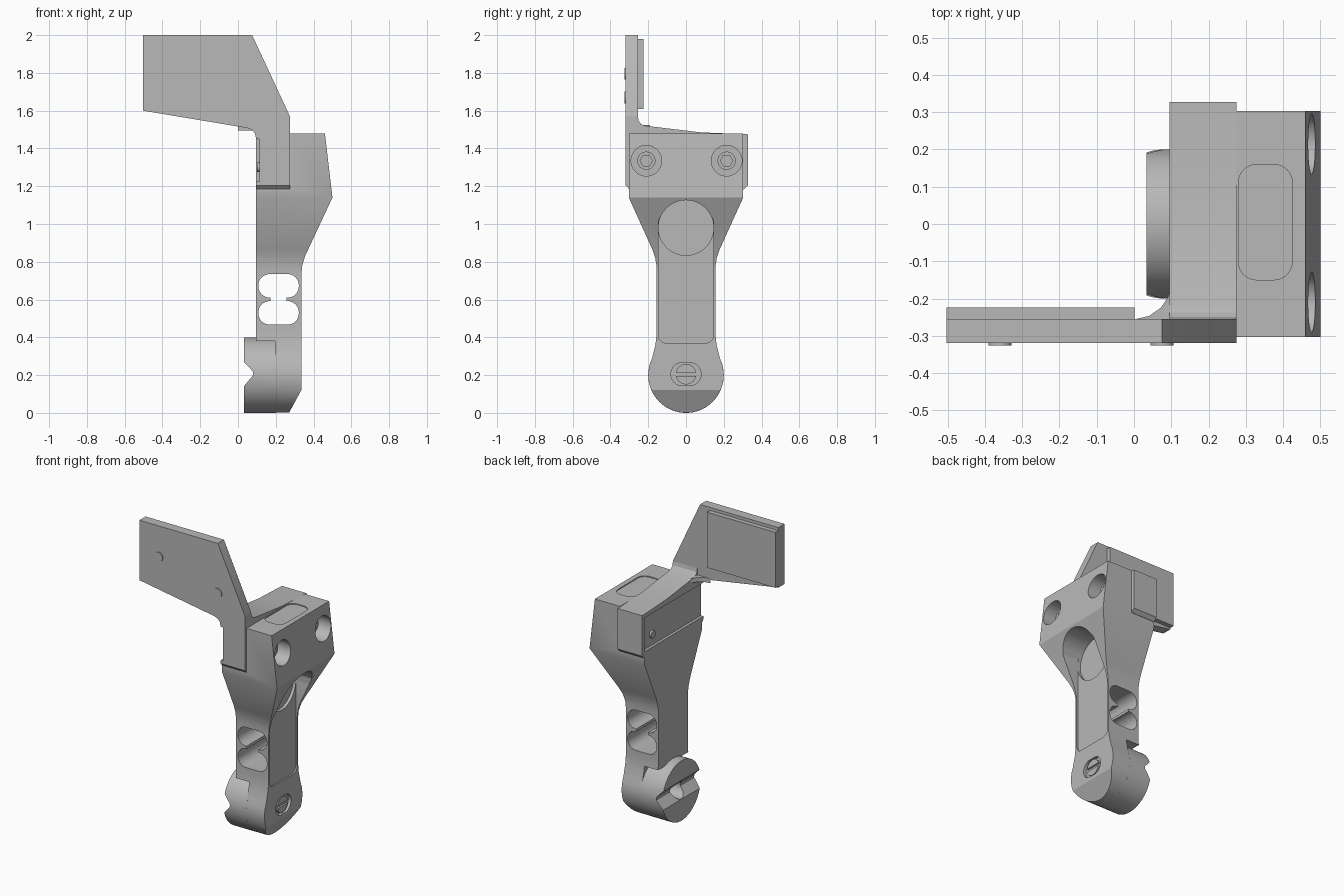
import bpy, bmesh, math
from mathutils import Vector

cube = bpy.data.objects.get("Cube")
if cube:
    bpy.data.objects.remove(cube, do_unlink=True)

grey = bpy.data.materials.new("satin grey")
grey.use_nodes = True
grey.diffuse_color = (0.48, 0.48, 0.48, 1)
grey.node_tree.nodes["Principled BSDF"].inputs["Base Color"].default_value = (0.48, 0.48, 0.48, 1)


def prism(name, pts, axis, lo, hi):
    """Extrude a closed 2D profile along one axis."""
    place = {"x": lambda u, v, d: (d, u, v),
             "y": lambda u, v, d: (u, d, v),
             "z": lambda u, v, d: (u, v, d)}[axis]
    bm = bmesh.new()
    rings = [[bm.verts.new(place(u, v, d)) for u, v in pts] for d in (lo, hi)]
    for ring in rings:
        bm.faces.new(ring)
    n = len(pts)
    for i in range(n):
        j = (i + 1) % n
        bm.faces.new((rings[0][i], rings[0][j], rings[1][j], rings[1][i]))
    bmesh.ops.recalc_face_normals(bm, faces=bm.faces)
    mesh = bpy.data.meshes.new(name)
    bm.to_mesh(mesh)
    bm.free()
    mesh.materials.append(grey)
    obj = bpy.data.objects.new(name, mesh)
    bpy.context.scene.collection.objects.link(obj)
    return obj


def circle(u, v, r, n=48):
    return [(u + r * math.cos(2 * math.pi * i / n), v + r * math.sin(2 * math.pi * i / n)) for i in range(n)]


def rounded(u0, u1, v0, v1, r, n=8):
    pts = []
    corners = ((u1 - r, v1 - r), (u0 + r, v1 - r), (u0 + r, v0 + r), (u1 - r, v0 + r))
    for k, (cu, cv) in enumerate(corners):
        for i in range(n + 1):
            a = math.pi / 2 * (k + i / n)
            pts.append((cu + r * math.cos(a), cv + r * math.sin(a)))
    return pts


def box(u0, u1, v0, v1):
    return [(u0, v0), (u1, v0), (u1, v1), (u0, v1)]


def combine(obj, op, *others):
    """Apply a boolean with each helper, then remove the helper."""
    for other in others:
        other.hide_render = True
        mod = obj.modifiers.new("cut", "BOOLEAN")
        mod.operation = op
        mod.solver = "EXACT"
        mod.object = other
        bpy.context.view_layer.objects.active = obj
        bpy.ops.object.modifier_apply(modifier=mod.name)
        bpy.data.objects.remove(other, do_unlink=True)


# Main body: front profile crossed with a mirrored side profile
body = prism("body", [(0.195, 0), (0.27, 0), (0.335, 0.12), (0.335, 0.73), (0.34, 0.78),
                      (0.355, 0.83), (0.5, 1.14), (0.46, 1.48), (0.275, 1.48), (0.275, 1.19),
                      (0.095, 1.19), (0.095, 0.38), (0.195, 0.38)], "y", -0.5, 0.5)
half = [(0.2 * math.sin(a), 0.2 - 0.2 * math.cos(a)) for a in [math.radians(5 + 10 * i) for i in range(12)]]
half += [(0.172, 0.32), (0.162, 0.36), (0.155, 0.42), (0.155, 0.77), (0.163, 0.82),
         (0.178, 0.865), (0.303, 1.14), (0.303, 1.5)]
outline = half + [(-y, z) for y, z in reversed(half)]
combine(body, "INTERSECT", prism("side_outline", outline, "x", -0.1, 0.7))

# Side windows, joined by a narrow neck
combine(body, "DIFFERENCE",
        prism("lower_window", rounded(0.108, 0.322, 0.467, 0.592, 0.06), "y", -0.6, 0.6),
        prism("upper_window", rounded(0.108, 0.322, 0.61, 0.735, 0.06), "y", -0.6, 0.6),
        prism("window_neck", box(0.172, 0.258, 0.57, 0.63), "y", -0.6, 0.6))

# Recessed panel and round pocket on the outer face, shallow inset on top
combine(body, "DIFFERENCE",
        prism("panel", rounded(-0.145, 0.145, 0.37, 1.05, 0.04), "x", 0.325, 0.7),
        prism("pocket", circle(0, 0.98, 0.146, 64), "x", 0.305, 0.7),
        prism("top_inset", rounded(0.28, 0.425, -0.15, 0.16, 0.05), "z", 1.474, 1.6))

# Counterbored bolt holes and their bolts
for side, y in (("front", -0.21), ("rear", 0.215)):
    combine(body, "DIFFERENCE", prism("bore", circle(y, 1.335, 0.081), "x", 0.37, 0.7))
    bolt = prism(side + "_bolt", circle(y, 1.335, 0.048), "x", 0.36, 0.41)
    combine(bolt, "DIFFERENCE", prism("socket", circle(y, 1.335, 0.033, 6), "x", 0.385, 0.5))

# Pivot screw in its oblong seat
combine(body, "DIFFERENCE", prism("seat", rounded(-0.08, 0.08, 0.145, 0.265, 0.059), "x", 0.315, 0.7))
screw = prism("pivot_screw", circle(0, 0.205, 0.054), "x", 0.3, 0.33)
combine(screw, "DIFFERENCE", prism("slot", box(-0.1, 0.1, 0.195, 0.215), "x", 0.318, 0.4))

# Pivot disc with a V notch and centre hole
disc = prism("pivot_disc", circle(0, 0.2, 0.2, 72), "x", 0.033, 0.2)
combine(disc, "DIFFERENCE",
        prism("notch", [(0, 0.295), (0.033, 0.268), (0.078, 0.22), (0.08, 0.2), (0.033, 0.143), (0, 0.11)],
              "y", -0.5, 0.5),
        prism("centre_hole", circle(0, 0.2, 0.055), "x", -0.1, 0.15))

# Clamp block with sloping top and a shallow pocket on the inner face
block = prism("clamp_block", [(-0.3, 1.183), (-0.32, 1.205), (-0.32, 1.57), (-0.255, 1.57), (-0.25, 1.545),
                              (-0.237, 1.528), (-0.215, 1.52), (0.08, 1.485), (0.327, 1.475),
                              (0.327, 1.205), (0.305, 1.183)], "x", 0.095, 0.275)
combine(block, "DIFFERENCE", prism("inner_pocket", box(-0.6, 0.3, 1.225, 1.45), "x", 0, 0.113))
prism("clamp_button", circle(0.2, 1.3, 0.025, 24), "x", 0.1, 0.118)

# Angled plate with its rear pad and corner web
prism("arm_plate", [(-0.503, 1.6), (0.05, 1.508), (0.075, 1.498), (0.09, 1.48), (0.095, 1.455),
                    (0.2, 1.455), (0.275, 1.5), (0.275, 1.57), (0.075, 2), (-0.503, 2)], "y", -0.32, -0.255)
prism("rear_pad", box(-0.503, 0.002, 1.61, 1.98), "y", -0.256, -0.224)
prism("corner_web", [(0, -0.256), (0.04, -0.247), (0.072, -0.225), (0.095, -0.19), (0.1, -0.256)],
      "z", 1.495, 1.525)
for name, x, z in (("outer_rivet", -0.36, 1.795), ("inner_rivet", 0.075, 1.67)):
    prism(name, circle(x, z, 0.031, 32), "y", -0.326, -0.31)

# Smooth the curved walls while keeping edges crisp
bpy.ops.object.select_all(action="DESELECT")
for obj in bpy.context.scene.objects:
    if obj.type == "MESH" and grey.name in obj.data.materials:
        obj.select_set(True)
        bpy.context.view_layer.objects.active = obj
bpy.ops.object.shade_smooth_by_angle(angle=math.radians(25))
